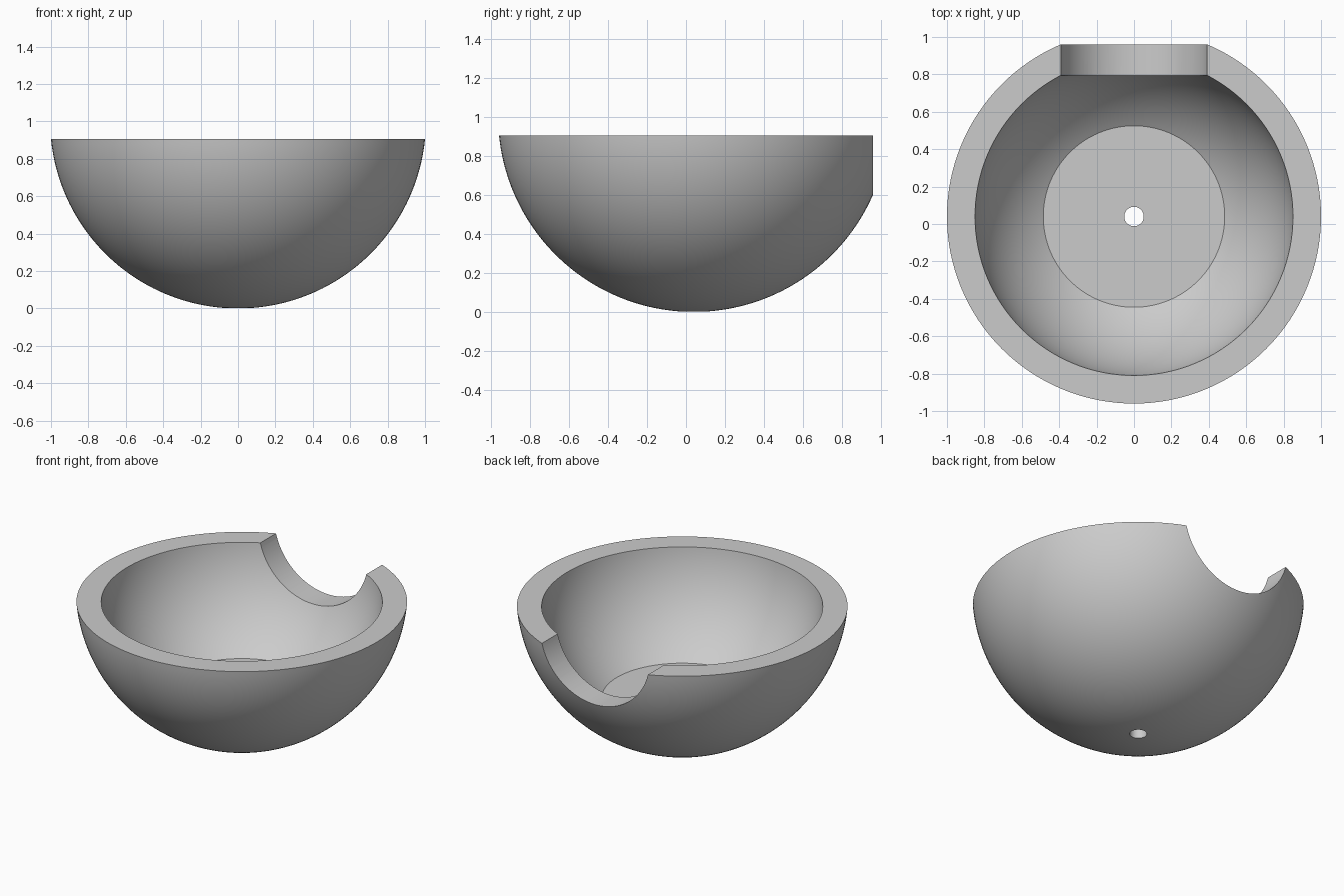
import bpy
import bmesh
from math import sqrt, asin, acos, sin, cos, pi, radians
from mathutils import Vector

if "Cube" in bpy.data.objects:
    bpy.data.objects.remove(bpy.data.objects["Cube"], do_unlink=True)

R_OUT, R_IN = 1.005, 0.856      # concentric spheres of the shell
RIM_Z, FLOOR_R = 0.905, 0.485
HOLE_R, NOTCH_R = 0.052, 0.404
CENTRE = Vector((0, 0.04, R_OUT))

grey = bpy.data.materials.new("plain grey")
grey.use_nodes = True
colour = (0.6, 0.6, 0.6, 1)
grey.diffuse_color = colour
grey.node_tree.nodes["Principled BSDF"].inputs["Base Color"].default_value = colour


def arc(radius, start, end, steps):
    """Points on a sphere profile; angles are measured from straight down."""
    for i in range(steps + 1):
        a = start + (end - start) * i / steps
        yield Vector((radius * sin(a), 0, -radius * cos(a)))


# Bowl: closed wall profile turned about the vertical axis
drop = R_OUT - RIM_Z
profile = list(arc(R_OUT, asin(HOLE_R / R_OUT), acos(drop / R_OUT), 48))
profile += arc(R_IN, acos(drop / R_IN), asin(FLOOR_R / R_IN), 32)
profile.append(Vector((HOLE_R, 0, -sqrt(R_IN ** 2 - FLOOR_R ** 2))))

bm = bmesh.new()
verts = [bm.verts.new(p + CENTRE) for p in profile]
edges = [bm.edges.new((v, verts[i - 1])) for i, v in enumerate(verts)]
bmesh.ops.spin(bm, geom=verts + edges, cent=CENTRE, axis=(0, 0, 1),
               angle=2 * pi, steps=128)
bmesh.ops.remove_doubles(bm, verts=bm.verts, dist=0.0001)
bmesh.ops.recalc_face_normals(bm, faces=bm.faces)
mesh = bpy.data.meshes.new("bowl")
bm.to_mesh(mesh)
bm.free()
mesh.materials.append(grey)
bowl = bpy.data.objects.new("bowl", mesh)
bpy.context.collection.objects.link(bowl)

# Round notch through the back wall
bpy.ops.mesh.primitive_cylinder_add(vertices=96, radius=NOTCH_R, depth=0.8,
                                    location=CENTRE + Vector((0, 0.9, 0)),
                                    rotation=(pi / 2, 0, 0))
cutter = bpy.context.object
cutter.name = "notch_cutter"
cutter.data.materials.append(grey)
cutter.hide_render = True

cut = bowl.modifiers.new("notch", "BOOLEAN")
cut.operation = "DIFFERENCE"
cut.solver = "EXACT"
cut.object = cutter

bpy.ops.object.select_all(action="DESELECT")
bowl.select_set(True)
bpy.context.view_layer.objects.active = bowl
bpy.ops.object.modifier_apply(modifier=cut.name)
bpy.data.objects.remove(cutter, do_unlink=True)

# Smooth sphere surfaces, sharp rim, floor, hole and notch edges
bpy.ops.object.shade_smooth_by_angle(angle=radians(25))
